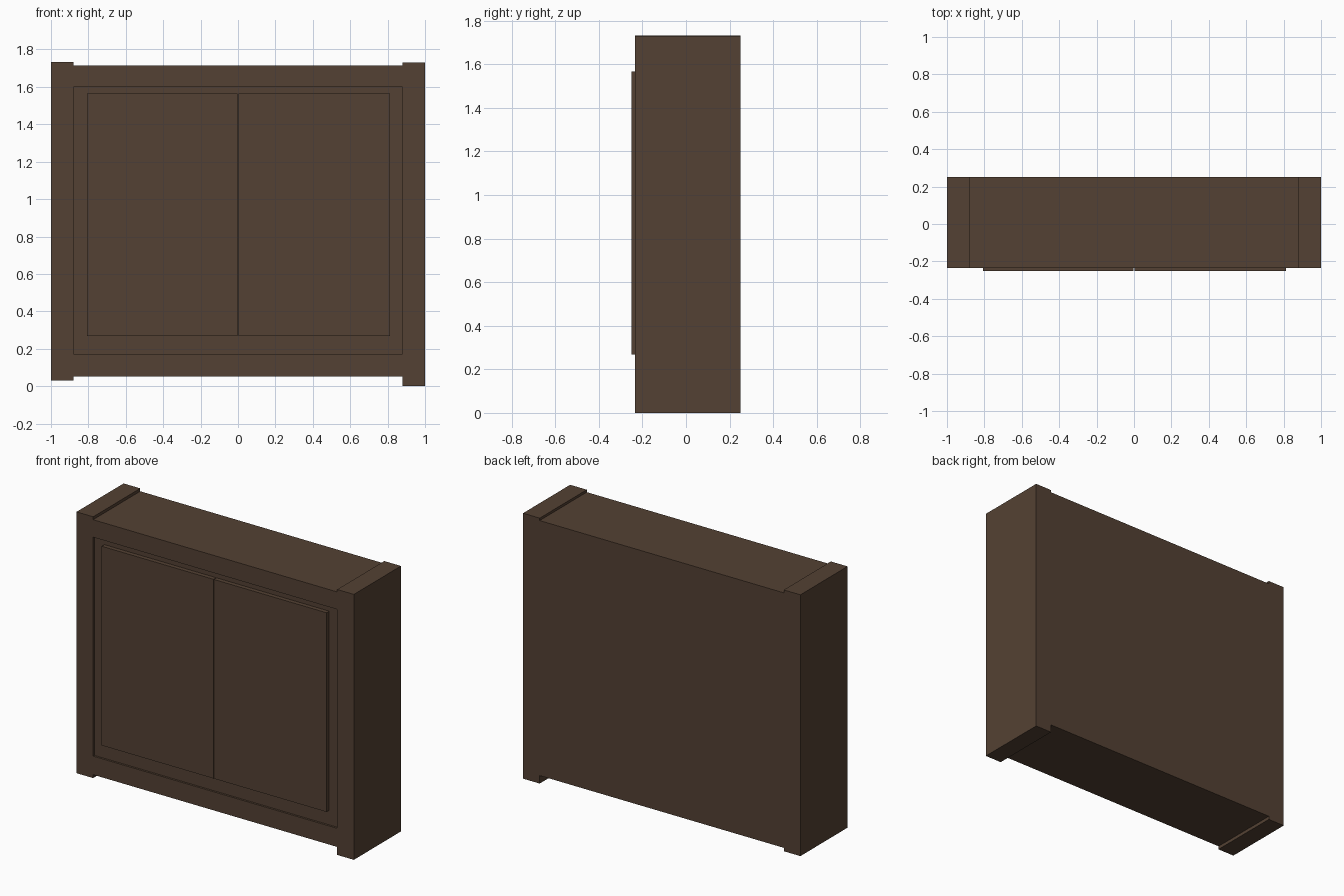
import bpy, bmesh

if "Cube" in bpy.data.objects:
    bpy.data.objects.remove(bpy.data.objects["Cube"])

FRONT, BACK = -0.235, 0.25      # carcass depth
RECESS = -0.222                 # sunken field behind the doors

wood = bpy.data.materials.new("dark brown wood")
wood.diffuse_color = (0.088, 0.053, 0.033, 1)
wood.use_nodes = True
wood.node_tree.nodes["Principled BSDF"].inputs["Base Color"].default_value = wood.diffuse_color


def finish(bm, name):
    bmesh.ops.recalc_face_normals(bm, faces=bm.faces[:])
    me = bpy.data.meshes.new(name)
    bm.to_mesh(me)
    bm.free()
    me.materials.append(wood)
    ob = bpy.data.objects.new(name, me)
    bpy.context.collection.objects.link(ob)
    return ob


def prism(name, outline, y0, y1):
    """Extrude an (x, z) outline from y0 to y1."""
    bm = bmesh.new()
    face = bm.faces.new([bm.verts.new((x, y0, z)) for x, z in outline])
    ext = bmesh.ops.extrude_face_region(bm, geom=[face])
    verts = [g for g in ext["geom"] if isinstance(g, bmesh.types.BMVert)]
    bmesh.ops.translate(bm, verts=verts, vec=(0, y1 - y0, 0))
    return finish(bm, name)


def rect(x0, x1, z0, z1):
    return [(x0, z0), (x1, z0), (x1, z1), (x0, z1)]


# Carcass: side posts standing slightly above and below the middle section
carcass = prism("cabinet_body", [
    (-1, 0.03), (-0.88, 0.03), (-0.88, 0.052), (0.88, 0.052), (0.88, 0), (1, 0),
    (1, 1.73), (0.88, 1.73), (0.88, 1.714), (-0.88, 1.714), (-0.88, 1.733), (-1, 1.733),
], FRONT, BACK)

# Shallow recess in the front, cut with a helper box
cutter = prism("recess_cutter", rect(-0.88, 0.88, 0.173, 1.6), FRONT - 0.1, RECESS)
cutter.hide_render = True
cutter.hide_viewport = False
cutter.display_type = 'WIRE'
cut = carcass.modifiers.new("front recess", 'BOOLEAN')
cut.operation = 'DIFFERENCE'
cut.solver = 'EXACT'
cut.object = cutter

# Pair of plain doors standing proud of the frame
for name, x0, x1 in (("left_door", -0.808, -0.002), ("right_door", 0.002, 0.813)):
    prism(name, rect(x0, x1, 0.268, 1.566), -0.25, RECESS + 0.002)
